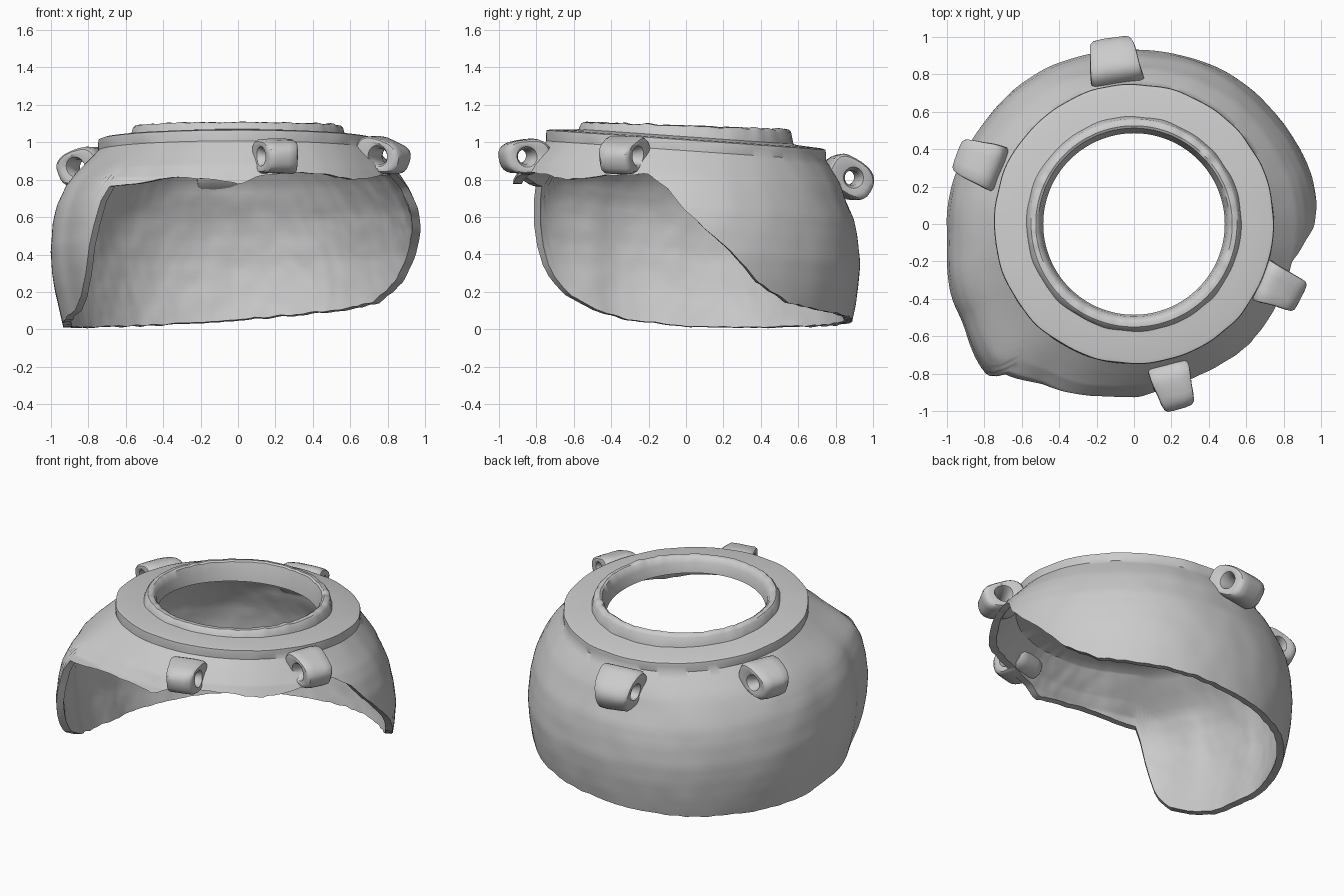
import bpy, bmesh
from math import sin, cos, radians, pi, copysign
from mathutils import Vector, Matrix, noise

if "Cube" in bpy.data.objects:
    bpy.data.objects.remove(bpy.data.objects["Cube"])

TILT = 0.07          # the mouth leans: higher at the front (-y)
COLS, ROWS = 240, 28

# body radius by height
PROFILE = [(-0.1, .90), (0, .93), (.1, .955), (.2, .977), (.3, .992), (.42, 1.0), (.55, .987),
           (.65, .965), (.75, .92), (.82, .873), (.9, .80), (.955, .748)]
# out-of-round factor by angle
ROUND = [(0, .995), (45, .955), (90, .93), (135, .965), (180, 1.0), (207, 1.055), (227, 1.13),
         (242, 1.06), (270, .99), (300, .975), (320, .97), (340, .985), (360, .995)]
# height of the broken edge by angle
BREAK = [(0, .63), (12, .45), (24, .25), (36, .14), (50, .105), (65, .08), (90, .045), (120, .02),
         (150, .008), (180, .012), (200, .05), (210, .10), (218, .18), (223, .30), (226, .50),
         (227.5, .64), (229, .755), (236, .77), (250, .81), (262, .80), (270, .775), (278, .82),
         (290, .84), (302, .83), (315, .80), (330, .825), (347, .83), (354, .75), (360, .63)]


def lerp_table(table, x, smooth=False):
    for (x0, y0), (x1, y1) in zip(table, table[1:]):
        if x <= x1:
            t = max(0, (x - x0) / (x1 - x0))
            if smooth:
                t = t * t * (3 - 2 * t)
            return y0 + (y1 - y0) * t
    return table[-1][1]


def skin_loops(name, loops):
    """Join closed loops of points into a closed ring-shaped mesh."""
    bm = bmesh.new()
    rings = [[bm.verts.new(p) for p in loop] for loop in loops]
    n = len(rings[0])
    for i, a in enumerate(rings):
        b = rings[(i + 1) % len(rings)]
        for j in range(n):
            k = (j + 1) % n
            bm.faces.new((a[j], b[j], b[k], a[k]))
    bmesh.ops.recalc_face_normals(bm, faces=bm.faces)
    mesh = bpy.data.meshes.new(name)
    bm.to_mesh(mesh)
    bm.free()
    mesh.shade_smooth()
    mesh.set_sharp_from_angle(angle=radians(38))
    obj = bpy.data.objects.new(name, mesh)
    bpy.context.collection.objects.link(obj)
    return obj


# Broken jar: neck, shoulder ledge and body wall as one closed section per angle
def body_radius(zl, deg):
    w = min(1, max(0, (.955 - zl) / .2))
    return lerp_table(PROFILE, zl) * (1 + (lerp_table(ROUND, deg, True) - 1) * w)


def jar_section(deg):
    c, s = cos(radians(deg)), sin(radians(deg))
    chip = noise.noise(Vector((c * 9, s * 9, 3))) * .008
    wob = noise.noise(Vector((c * 5, s * 5, 8))) * .008
    top = 1.09 + .018 * s + chip

    def place(r, z):
        return Vector((r * c, r * s, z - TILT * r * s))

    neck = [(.485, .975), (.495, 1.04), (.512, top - .008), (.525, top), (.55, top - .003),
            (.562, top - .015), (.574 + wob, 1.03), (.60, 1.026), (.725 + wob, 1.018),
            (.745 + wob, 1.012), (.748 + wob, .99)]
    pts = [place(r, z) for r, z in neck]
    edge = lerp_table(BREAK, deg) + noise.noise(Vector((c * 14, s * 14, 0))) * .008
    low = edge + TILT * s * .9
    outer, inner = [], []
    for i in range(ROWS + 1):
        t = i / ROWS
        z = .955 + (low - .955) * t
        r = body_radius(z, deg)
        bump = noise.noise(Vector((c * 6, s * 6, z * 6)))
        outer.append(place(r + bump * .004, z))
        zi = .935 + (low + .003 - .935) * t
        inner.append(place(body_radius(zi, deg) - .045 + bump * .006
                           + noise.noise(Vector((c * 15, s * 15, zi * 15))) * .004, zi))
    pts += outer + inner[::-1] + [place(.62, .955), place(.53, .965)]
    for p in pts:
        p.z = max(0, p.z)
    return pts


skin_loops("broken_jar", [jar_section(360 * i / COLS) for i in range(COLS)])


# Pierced lugs: rounded tubes lying along the shoulder, the hole running sideways
def lug(name, centre, deg, droop, reach, height, length):
    rot = Matrix.Rotation(radians(deg), 3, 'Z') @ Matrix.Rotation(droop, 3, 'Y')
    loops = []
    # (position along tube, outer scale or None for hole, hole radius)
    stations = [(-1, .72, 0), (-.97, .88, 0), (-.82, .98, 0), (-.4, 1, 0), (.4, 1, 0),
                (.82, .98, 0), (.97, .88, 0), (1, .72, 0), (.95, None, .055), (.6, None, .04),
                (-.6, None, .04), (-.95, None, .055)]
    for u, scale, hole in stations:
        ring = []
        for k in range(28):
            a = 2 * pi * k / 28
            ca, sa = cos(a), sin(a)
            if scale:
                x = copysign(abs(ca) ** .75, ca) * reach * scale
                z = copysign(abs(sa) ** .75, sa) * height * scale
            else:
                x, z = hole * ca + .01, hole * sa
            wide = length * (1 - .18 * x / reach)       # broader where it meets the wall
            p = Vector((x, u * wide, z))
            p += noise.noise_vector(p * 9 + Vector(centre) * 5) * .008
            ring.append(rot @ p + Vector(centre))
        loops.append(ring)
    return skin_loops(name, loops)


lug("front_lug", (.21, -.865, .925), -74, .1, .125, .092, .1)
lug("right_lug", (.775, -.34, .93), -24, .35, .13, .088, .1)
lug("back_lug", (-.105, .865, .815), 100, .6, .135, .1, .125)
lug("left_lug", (-.825, .33, .87), 160, .35, .13, .092, .11)
